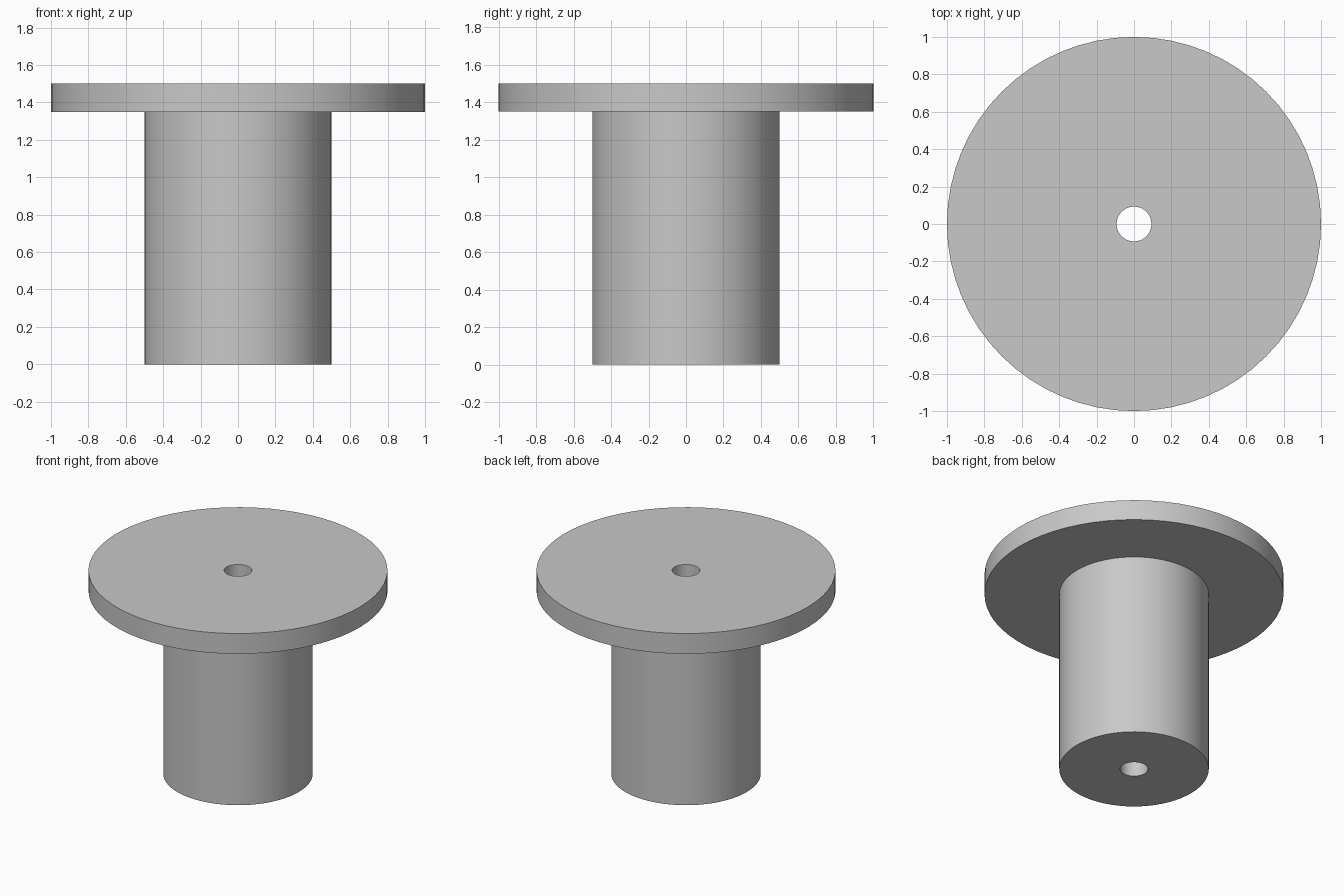
import bpy
import bmesh
from math import tau

SEGMENTS = 64
BORE, SHAFT, FLANGE = 0.093, 0.5, 1.0
UNDERSIDE, TOP = 1.35, 1.5

cube = bpy.data.objects.get("Cube")
if cube:
    bpy.data.objects.remove(cube, do_unlink=True)

# Plain grey metal
grey = bpy.data.materials.new("grey_metal")
grey.use_nodes = True
colour = (0.58, 0.58, 0.58, 1)
grey.diffuse_color = colour
grey.node_tree.nodes["Principled BSDF"].inputs["Base Color"].default_value = colour


def lathe(name, profile, material):
    """Spin a closed (radius, height) profile around the z axis."""
    bm = bmesh.new()
    verts = [bm.verts.new((r, 0, z)) for r, z in profile]
    edges = [bm.edges.new((a, b)) for a, b in zip(verts, verts[1:] + verts[:1])]
    bmesh.ops.spin(bm, geom=verts + edges, cent=(0, 0, 0), axis=(0, 0, 1),
                   angle=tau, steps=SEGMENTS, use_merge=True)
    bmesh.ops.remove_doubles(bm, verts=bm.verts, dist=0.0001)
    bmesh.ops.recalc_face_normals(bm, faces=bm.faces)
    mesh = bpy.data.meshes.new(name)
    bm.to_mesh(mesh)
    bm.free()
    mesh.materials.append(material)
    obj = bpy.data.objects.new(name, mesh)
    bpy.context.collection.objects.link(obj)
    bpy.ops.object.select_all(action="DESELECT")
    obj.select_set(True)
    bpy.context.view_layer.objects.active = obj
    bpy.ops.object.shade_smooth_by_angle()
    return obj


# Bored shaft with a wide flange on top, turned as one piece
lathe("flanged_bushing", [(BORE, 0), (SHAFT, 0), (SHAFT, UNDERSIDE),
                          (FLANGE, UNDERSIDE), (FLANGE, TOP), (BORE, TOP)], grey)
